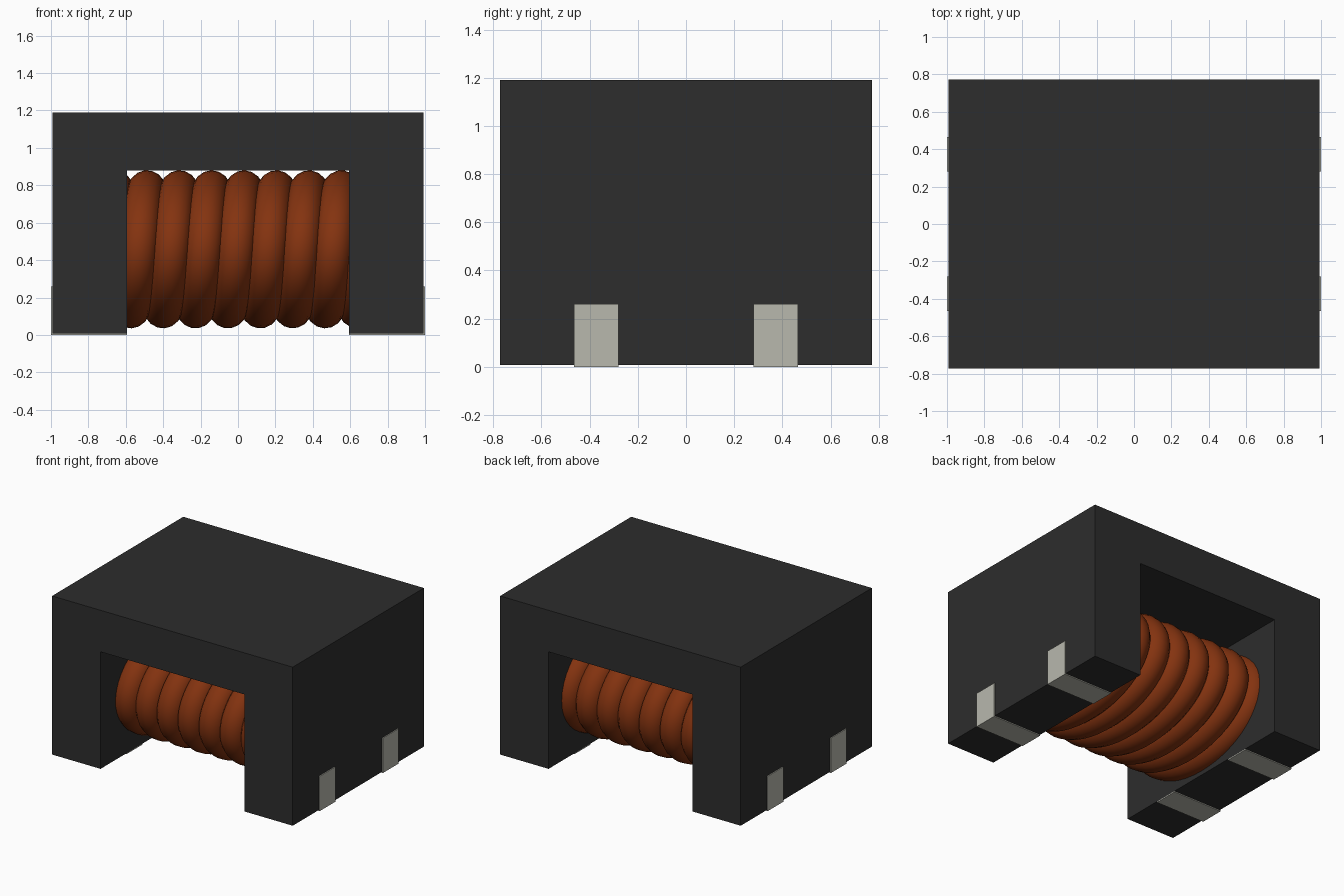
import bpy, bmesh, math
from mathutils import Matrix

cube = bpy.data.objects.get("Cube")
if cube:
    bpy.data.objects.remove(cube, do_unlink=True)


def material(name, rgb):
    mat = bpy.data.materials.new(name)
    mat.use_nodes = True
    mat.diffuse_color = (*rgb, 1)
    mat.node_tree.nodes["Principled BSDF"].inputs["Base Color"].default_value = (*rgb, 1)
    return mat


ferrite = material("dark ferrite", (0.026, 0.026, 0.026))
copper = material("enamelled copper", (0.23, 0.033, 0.005))
tin = material("tinned metal", (0.48, 0.48, 0.42))


def link(name, data, mat):
    obj = bpy.data.objects.new(name, data)
    bpy.context.collection.objects.link(obj)
    data.materials.append(mat)
    return obj


def extrude_profile(name, profile, y0, y1, mat):
    """Extrude an (x, z) outline along y."""
    bm = bmesh.new()
    face = bm.faces.new([bm.verts.new((x, y0, z)) for x, z in profile])
    out = bmesh.ops.extrude_face_region(bm, geom=[face])
    verts = [g for g in out["geom"] if isinstance(g, bmesh.types.BMVert)]
    bmesh.ops.translate(bm, verts=verts, vec=(0, y1 - y0, 0))
    bmesh.ops.recalc_face_normals(bm, faces=bm.faces)
    mesh = bpy.data.meshes.new(name)
    bm.to_mesh(mesh)
    bm.free()
    return link(name, mesh, mat)


# Arch-shaped ferrite body
T = 0.007                      # terminal thickness
OUT, IN, TOP, ARCH, DEPTH = 1 - T, 0.593, 1.19, 0.88, 0.773
half = [(IN, ARCH), (IN, T), (OUT, T), (OUT, TOP)]
extrude_profile("ferrite_body", half + [(-x, z) for x, z in reversed(half)],
                -DEPTH, DEPTH, ferrite)

# L-shaped terminals wrapping each leg: underside and outer wall
foot = [(IN, 0), (1, 0), (1, 0.26), (OUT, 0.26), (OUT, T), (IN, T)]
for side, sx in (("left", 1), ("right", -1)):
    for end, y0 in (("front", -0.465), ("back", 0.28)):
        extrude_profile(f"{side}_{end}_terminal", [(sx * x, z) for x, z in foot],
                        y0, y0 + 0.185, tin)

# Oval core bar running between the legs, inside the winding
ZC, A, B, WIRE, PITCH = 0.4575, 0.52, 0.3225, 0.1, 0.1733
bm = bmesh.new()
bmesh.ops.create_cone(bm, cap_ends=True, segments=48, radius1=1, radius2=1, depth=1.3,
                      matrix=Matrix.Translation((0, 0, ZC))
                      @ Matrix.Diagonal((1, A - 0.02, B - 0.02, 1))
                      @ Matrix.Rotation(math.pi / 2, 4, "Y"))
mesh = bpy.data.meshes.new("core_bar")
bm.to_mesh(mesh)
bm.free()
link("core_bar", mesh, ferrite)

# Oval helical winding whose ends sink into the legs
STEPS = 48
curve = bpy.data.curves.new("copper_winding", "CURVE")
curve.dimensions = "3D"
curve.bevel_depth = WIRE
curve.bevel_resolution = 6
curve.use_fill_caps = True
spline = curve.splines.new("POLY")
count = 8 * STEPS + STEPS // 4
spline.points.add(count)
for i, point in enumerate(spline.points):
    turn = i / STEPS - 4
    angle = math.tau * turn
    point.co = (-0.054 + PITCH * turn, -A * math.sin(angle), ZC - B * math.cos(angle), 1)
winding = link("copper_winding", curve, copper)
bpy.ops.object.select_all(action="DESELECT")
winding.select_set(True)
bpy.context.view_layer.objects.active = winding
bpy.ops.object.convert(target="MESH")
bpy.ops.object.shade_smooth_by_angle(angle=math.radians(40))
